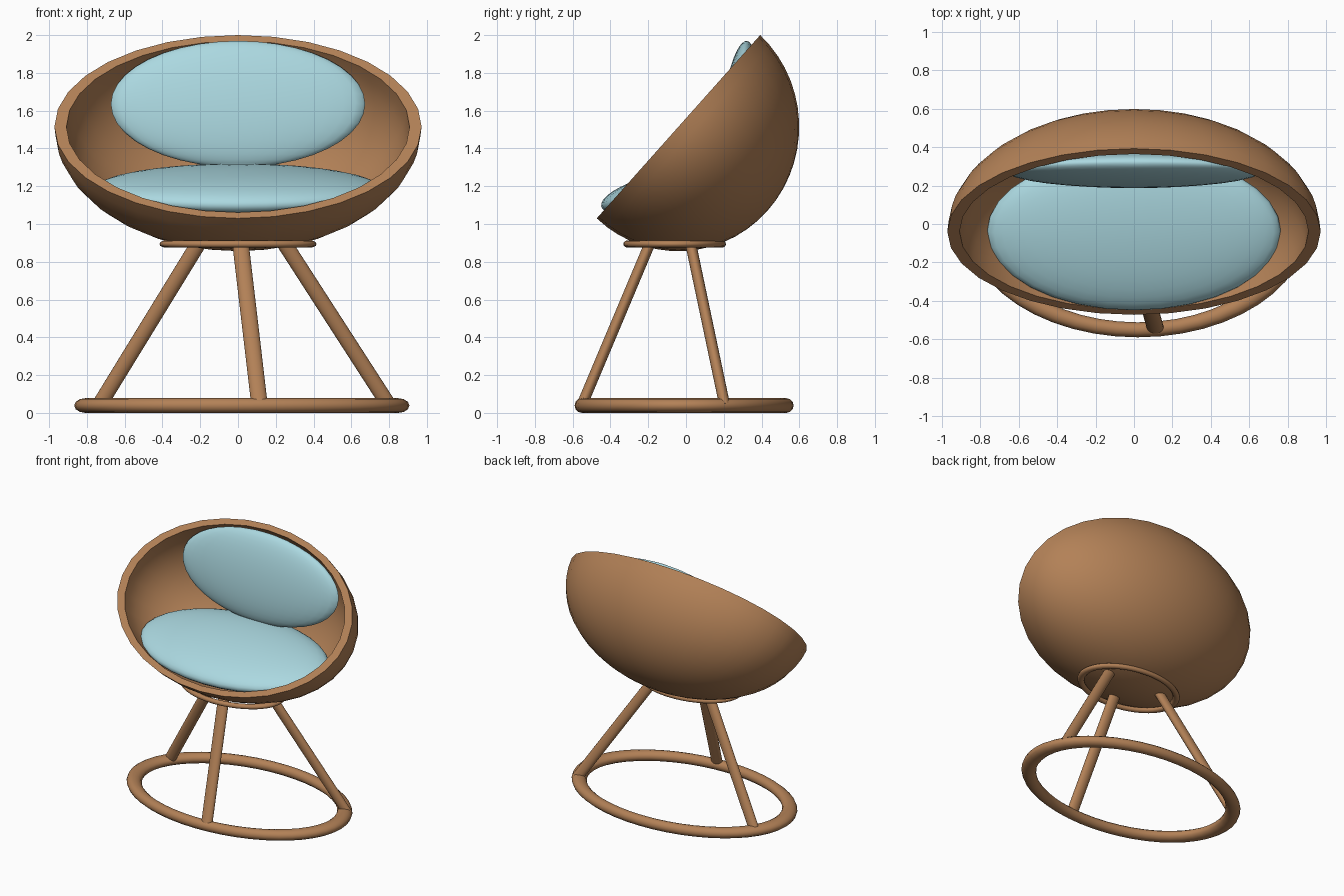
import bpy, bmesh
from math import sin, cos, pi, radians
from mathutils import Matrix, Vector

cube = bpy.data.objects.get("Cube")
if cube:
    bpy.data.objects.remove(cube, do_unlink=True)

STRETCH = 1.53  # the frame is widened along x


def material(name, rgb):
    m = bpy.data.materials.new(name)
    m.use_nodes = True
    m.diffuse_color = (*rgb, 1)
    m.node_tree.nodes["Principled BSDF"].inputs["Base Color"].default_value = (*rgb, 1)
    return m


wood = material("warm_wood", (0.45, 0.22, 0.095))
fabric = material("pale_blue_fabric", (0.41, 0.69, 0.75))


def place(centre, tilt=0, scale=(1, 1, 1)):
    """Tilt about x, then stretch, then move."""
    return (Matrix.Translation(centre) @ Matrix.Diagonal((*scale, 1))
            @ Matrix.Rotation(radians(tilt), 4, 'X'))


def finish(name, bm, mat, matrix):
    bmesh.ops.remove_doubles(bm, verts=bm.verts, dist=1e-5)
    bmesh.ops.transform(bm, matrix=matrix, verts=bm.verts)
    bmesh.ops.recalc_face_normals(bm, faces=bm.faces)
    mesh = bpy.data.meshes.new(name)
    bm.to_mesh(mesh)
    bm.free()
    mesh.materials.append(mat)
    ob = bpy.data.objects.new(name, mesh)
    bpy.context.collection.objects.link(ob)
    bpy.ops.object.select_all(action='DESELECT')
    ob.select_set(True)
    bpy.context.view_layer.objects.active = ob
    bpy.ops.object.shade_smooth_by_angle(angle=radians(60))
    return ob


def lathe(name, profile, steps, mat, matrix, closed=False):
    """Revolve (radius, height) points around z."""
    bm = bmesh.new()
    verts = [bm.verts.new((r, 0, z)) for r, z in profile]
    pairs = list(zip(verts, verts[1:]))
    if closed:
        pairs.append((verts[-1], verts[0]))
    edges = [bm.edges.new(p) for p in pairs]
    bmesh.ops.spin(bm, geom=verts + edges, cent=(0, 0, 0), axis=(0, 0, 1),
                   angle=2 * pi, steps=steps)
    return finish(name, bm, mat, matrix)


def ring(name, major, minor, centre):
    profile = [(major + minor * cos(a), minor * sin(a))
               for a in (2 * pi * i / 12 for i in range(12))]
    lathe(name, profile, 48, wood, place(centre, 0, (STRETCH, 1, 1)), closed=True)


def cushion(name, centre, radii, tilt):
    bm = bmesh.new()
    bmesh.ops.create_uvsphere(bm, u_segments=32, v_segments=20, radius=1)
    bmesh.ops.transform(bm, matrix=Matrix.Diagonal((*radii, 1)), verts=bm.verts)
    finish(name, bm, fabric, place(centre, tilt))


def leg(name, top, bottom):
    squash = Matrix.Diagonal((1 / STRETCH, 1, 1, 1))
    a, b = squash @ Vector(top), squash @ Vector(bottom)
    bm = bmesh.new()
    bmesh.ops.create_cone(bm, cap_ends=True, segments=16, radius1=0.029,
                          radius2=0.029, depth=(a - b).length)
    turn = (a - b).to_track_quat('Z', 'Y').to_matrix().to_4x4()
    finish(name, bm, wood, Matrix.Diagonal((STRETCH, 1, 1, 1))
           @ Matrix.Translation((a + b) / 2) @ turn)


# Bowl: a thick half shell tipped toward the front
def arc(radius):
    return [(radius * sin(a), -radius * cos(a))
            for a in (pi / 2 * i / 14 for i in range(15))]


lathe("bowl_shell", arc(0.659) + arc(0.616)[::-1], 32, wood,
      place((0, -0.04, 1.515), 47.4, (1.475, 0.97, 1)))

# Cushions
cushion("seat_cushion", (0, -0.04, 1.18), (0.765, 0.418, 0.113), 11.9)
cushion("back_cushion", (0, 0.28, 1.635), (0.673, 0.083, 0.337), -7.3)

# Rings under the bowl and on the floor
ring("collar_ring", 0.253, 0.0185, (0, -0.06, 0.894))
ring("base_ring", 0.541, 0.039, (0.02, -0.01, 0.039))

# Three splayed legs
leg("front_leg", (0.013, -0.19, 0.9), (0.114, -0.552, 0.04))
leg("right_leg", (-0.207, 0.024, 0.9), (-0.735, 0.205, 0.04))
leg("left_leg", (0.244, 0.024, 0.9), (0.799, 0.205, 0.04))
